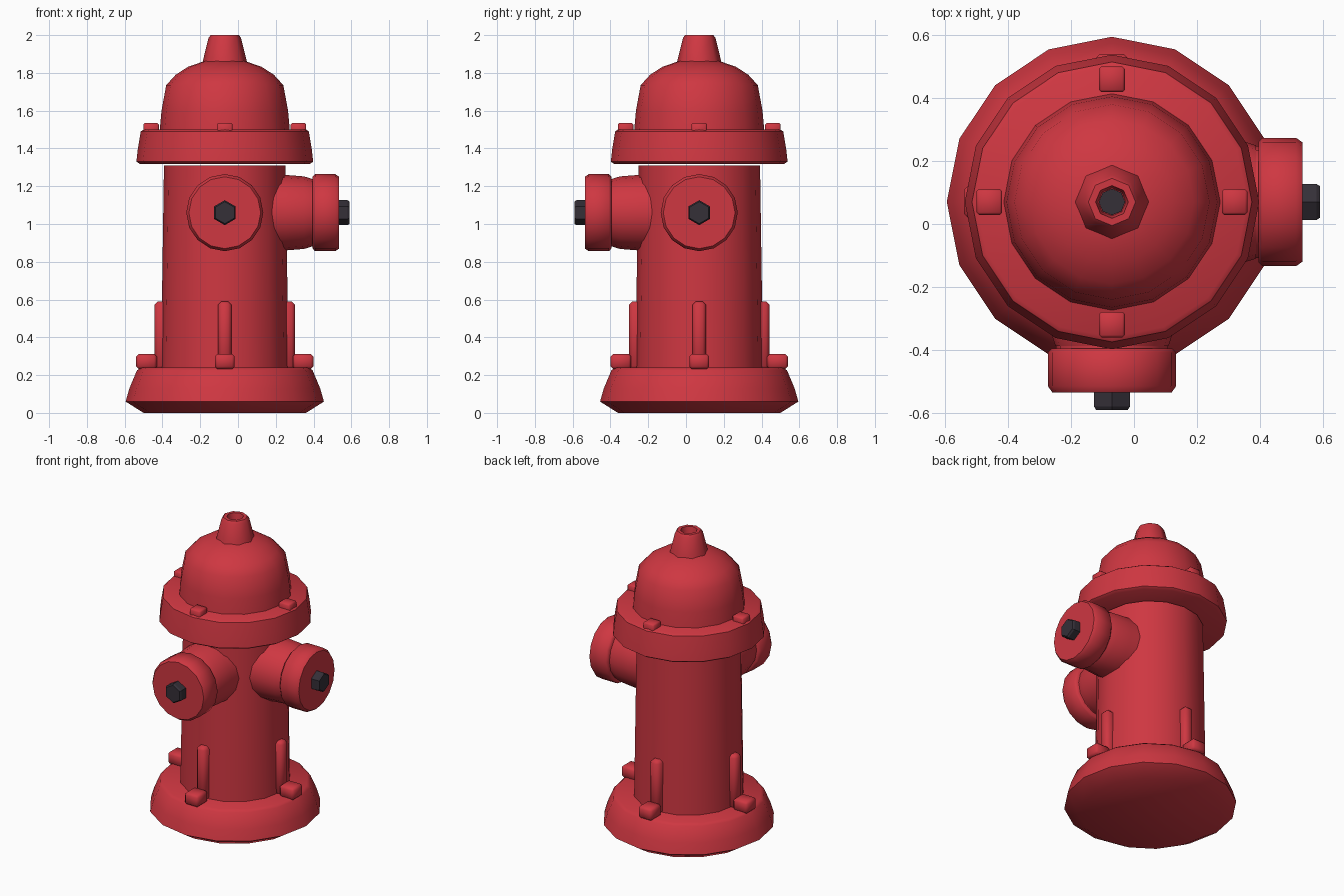
import bpy, bmesh, math
from mathutils import Matrix, Vector

cube = bpy.data.objects.get("Cube")
if cube:
    bpy.data.objects.remove(cube, do_unlink=True)

AXIS = Vector((-0.07, 0.07, 0))   # vertical axis of the hydrant


def material(name, rgb):
    m = bpy.data.materials.new(name)
    m.use_nodes = True
    m.diffuse_color = (*rgb, 1)
    m.node_tree.nodes["Principled BSDF"].inputs["Base Color"].default_value = (*rgb, 1)
    return m


RED = material("hydrant red", (0.62, 0.038, 0.053))
DARK = material("dark iron", (0.035, 0.029, 0.039))


def finish(name, bm, mat, matrix, angle=40):
    bmesh.ops.recalc_face_normals(bm, faces=bm.faces)
    bm.transform(matrix)
    mesh = bpy.data.meshes.new(name)
    bm.to_mesh(mesh)
    bm.free()
    mesh.materials.append(mat)
    ob = bpy.data.objects.new(name, mesh)
    bpy.context.collection.objects.link(ob)
    bpy.ops.object.select_all(action="DESELECT")
    ob.select_set(True)
    bpy.context.view_layer.objects.active = ob
    bpy.ops.object.shade_smooth_by_angle(angle=math.radians(angle))
    return ob


def lathe(name, profile, sides, mat=RED, matrix=None, angle=40, turn=0):
    """Spin (radius, height) points about z and close both ends."""
    bm = bmesh.new()
    rings = []
    for r, z in profile:
        angles = [math.tau * (i + turn) / sides for i in range(sides)]
        rings.append([bm.verts.new((r * math.cos(a), r * math.sin(a), z)) for a in angles])
    for low, high in zip(rings, rings[1:]):
        for i in range(sides):
            j = (i + 1) % sides
            bm.faces.new((low[i], low[j], high[j], high[i]))
    bm.faces.new(rings[0])
    bm.faces.new(rings[-1])
    return finish(name, bm, mat, matrix or Matrix.Translation(AXIS), angle)


def block(name, size, radius, z, direction, bevel):
    """Rounded block at a distance from the axis, in one of four directions."""
    bm = bmesh.new()
    bmesh.ops.create_cube(bm, size=1)
    bm.transform(Matrix.Diagonal((*size, 1)))
    bmesh.ops.bevel(bm, geom=bm.edges[:], offset=bevel, segments=1, affect="EDGES")
    m = (Matrix.Translation(AXIS) @ Matrix.Rotation(direction, 4, "Z")
         @ Matrix.Translation((radius, 0, z)))
    return finish(name, bm, RED, m, 50)


# Main upright parts
lathe("base", [(0.43, 0), (0.525, 0.06), (0.505, 0.13), (0.465, 0.225), (0.445, 0.24)], 16, angle=50)
lathe("barrel", [(0.338, 0.23), (0.322, 1.31)], 16)
lathe("flange", [(0.45, 1.318), (0.468, 1.33), (0.46, 1.40), (0.445, 1.49), (0.43, 1.5)], 16)
lathe("dome", [(0.345, 1.49), (0.335, 1.60), (0.31, 1.735), (0.26, 1.79),
               (0.195, 1.832), (0.10, 1.865)], 16, angle=50)
lathe("top_cap", [(0.118, 1.855), (0.112, 1.88), (0.086, 1.985), (0.075, 2.0),
                  (0.052, 2.0), (0.044, 1.95)], 8, angle=50)
lathe("top_cap_socket", [(0.042, 1.945), (0.042, 1.955)], 8, DARK)

# Bolts and ribs repeated around the axis
for side, direction in (("left", 0), ("back", 90), ("right", 180), ("front", 270)):
    a = math.radians(direction)
    block("flange_bolt_" + side, (0.082, 0.082, 0.07), 0.39, 1.50, a, 0.008)
    block("base_bolt_" + side, (0.11, 0.105, 0.08), 0.415, 0.272, a, 0.014)
    block("rib_" + side, (0.09, 0.072, 0.36), 0.327, 0.41, a, 0.018)

# Two matching outlets, built along z and turned outwards
for side, direction in (("left", 0), ("front", 270)):
    m = (Matrix.Translation(AXIS + Vector((0, 0, 1.06)))
         @ Matrix.Rotation(math.radians(direction), 4, "Z")
         @ Matrix.Rotation(math.radians(90), 4, "Y"))
    lathe("outlet_neck_" + side, [(0.205, 0.18), (0.20, 0.32), (0.192, 0.42), (0.18, 0.458)],
          16, matrix=m, angle=50)
    lathe("outlet_gasket_" + side, [(0.178, 0.45), (0.178, 0.475)], 16, matrix=m)
    lathe("outlet_cap_" + side, [(0.19, 0.465), (0.204, 0.478), (0.204, 0.585), (0.19, 0.605)],
          16, matrix=m, angle=50)
    lathe("outlet_bolt_" + side, [(0.066, 0.595), (0.066, 0.65), (0.058, 0.661)],
          6, DARK, m, 30)
